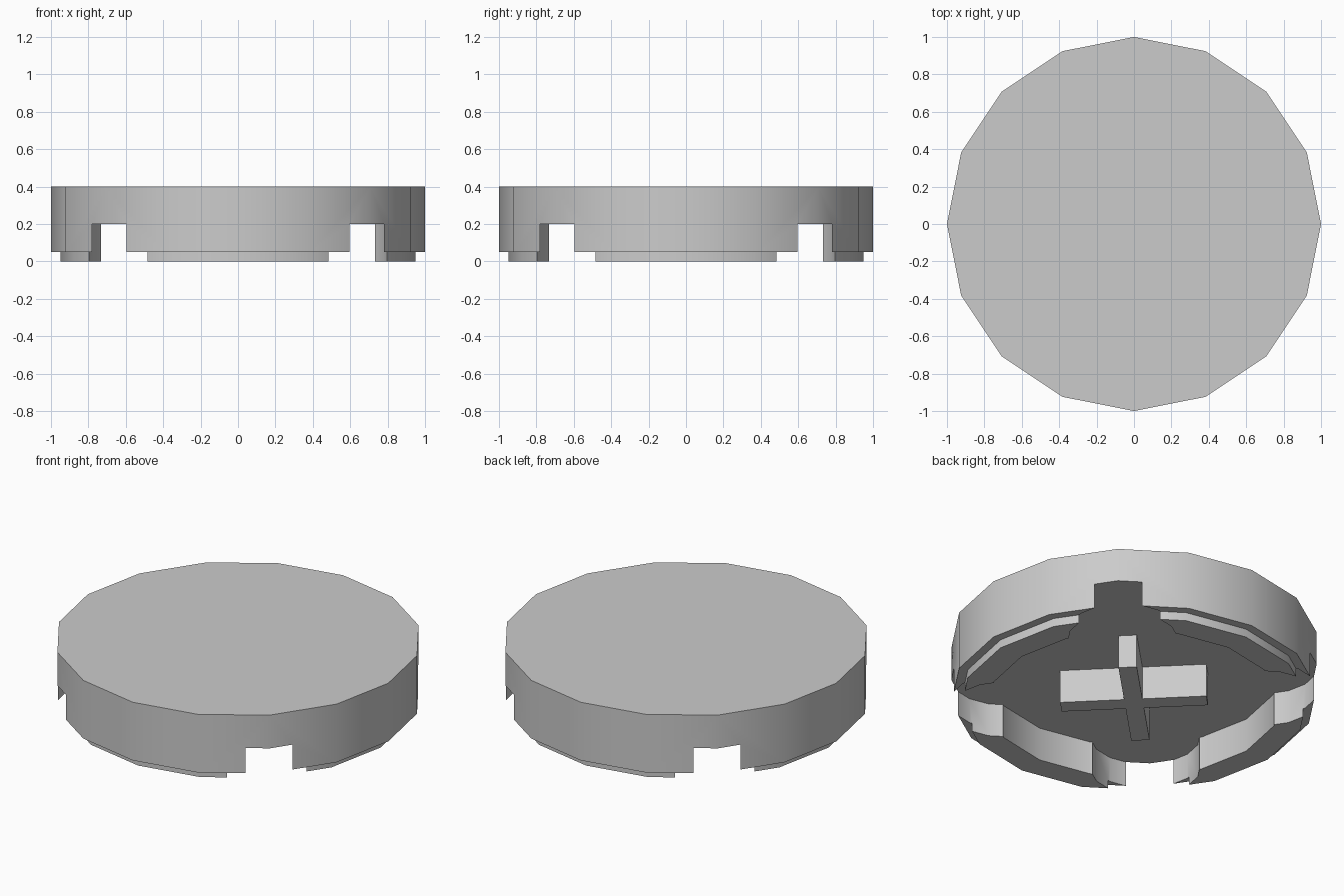
import bpy, bmesh, math

if "Cube" in bpy.data.objects:
    bpy.data.objects.remove(bpy.data.objects["Cube"])

SIDES = 16


def lathe(name, profile, cx=0, cy=0):
    """Closed 16-sided solid from (radius, z) points listed bottom to top."""
    bm = bmesh.new()
    rings = []
    for r, z in profile:
        rings.append([bm.verts.new((cx + r * math.cos(2 * math.pi * i / SIDES),
                                    cy + r * math.sin(2 * math.pi * i / SIDES), z))
                      for i in range(SIDES)])
    for low, high in zip(rings, rings[1:]):
        for i in range(SIDES):
            j = (i + 1) % SIDES
            bm.faces.new((low[i], low[j], high[j], high[i]))
    bm.faces.new(rings[0][::-1])
    bm.faces.new(rings[-1])
    mesh = bpy.data.meshes.new(name)
    bm.to_mesh(mesh)
    bm.free()
    obj = bpy.data.objects.new(name, mesh)
    bpy.context.collection.objects.link(obj)
    return obj


def combine(target, other, operation):
    """Apply a boolean and discard the helper object."""
    mod = target.modifiers.new(operation, 'BOOLEAN')
    mod.operation = operation
    mod.solver = 'EXACT'
    mod.object = other
    bpy.ops.object.select_all(action='DESELECT')
    bpy.context.view_layer.objects.active = target
    target.select_set(True)
    bpy.ops.object.modifier_apply(modifier=mod.name)
    bpy.data.objects.remove(other)


def bar(name, angle):
    bpy.ops.mesh.primitive_cube_add(size=1, location=(0, 0, 0.1))
    obj = bpy.context.object
    obj.name = name
    obj.scale = (0.8, 0.1, 0.2)
    obj.rotation_euler.z = angle
    return obj


# Disc with a narrow stepped lip at the bottom
disc = lathe("round_tile", [(0.95, 0), (0.95, 0.05), (1, 0.05), (1, 0.4)])

# Hollow underside, plus four round clearances that break through the rim
combine(disc, lathe("cavity_cutter", [(0.8, -0.1), (0.8, 0.2)]), 'DIFFERENCE')
for sx in (-1, 1):
    for sy in (-1, 1):
        cutter = lathe("notch_cutter", [(0.3, -0.1), (0.3, 0.2)], 0.5 * sx, 0.5 * sy)
        combine(disc, cutter, 'DIFFERENCE')
bpy.ops.object.shade_smooth_by_angle(angle=math.radians(30))

# Diagonal cross under the disc
cross = bar("underside_cross", math.radians(45))
combine(cross, bar("cross_bar", math.radians(-45)), 'UNION')
